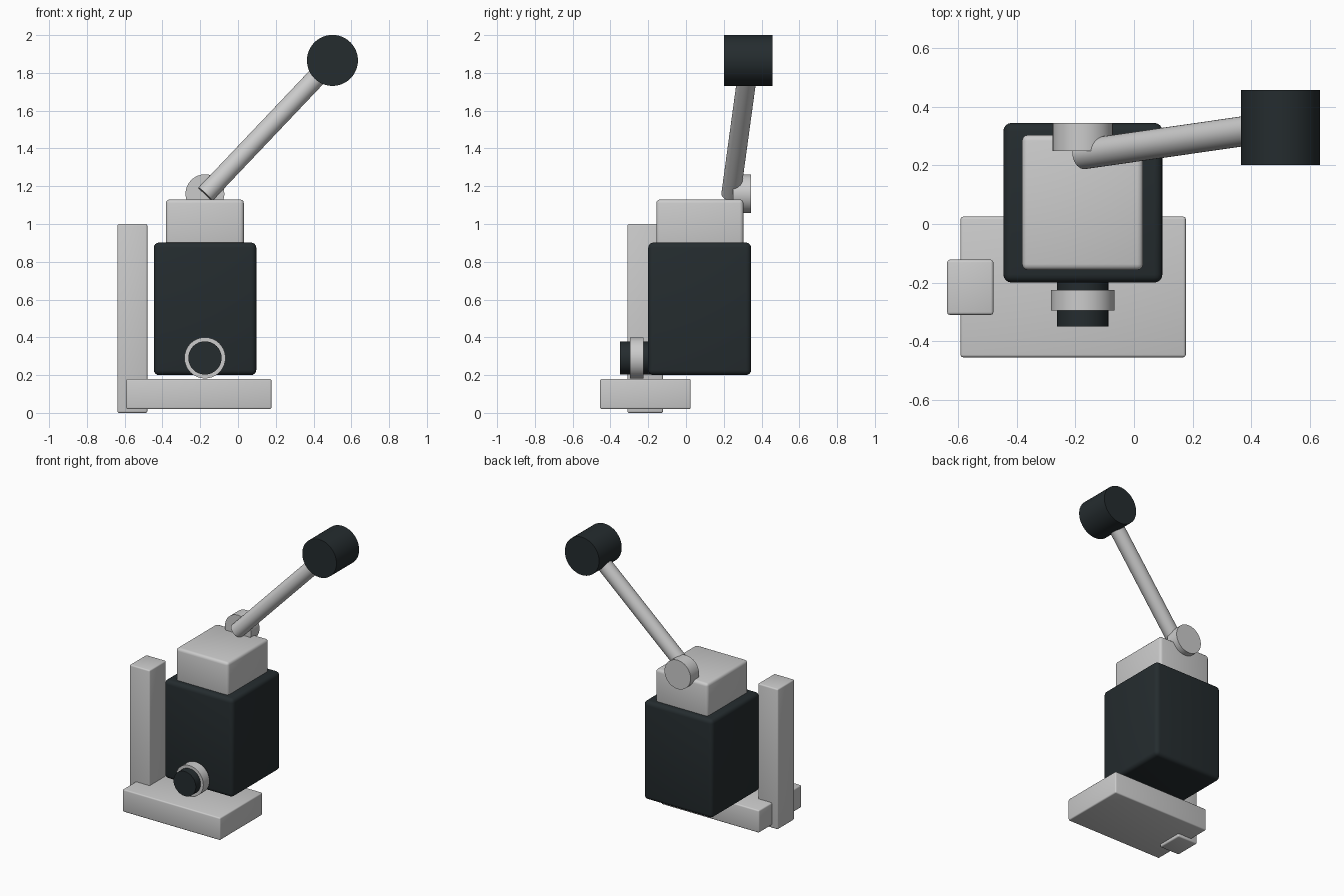
import bpy
import math
from mathutils import Vector

if "Cube" in bpy.data.objects:
    bpy.data.objects.remove(bpy.data.objects["Cube"])

dark = bpy.data.materials.new("dark_plastic")
dark.diffuse_color = (0.018, 0.025, 0.028, 1)
dark.use_nodes = True
dark.node_tree.nodes["Principled BSDF"].inputs["Base Color"].default_value = dark.diffuse_color


def finish(obj, name, bevel, segments, mat):
    obj.name = name
    if mat:
        obj.data.materials.append(mat)
    if bevel:
        mod = obj.modifiers.new("rounded_edges", 'BEVEL')
        mod.width = bevel
        mod.segments = segments
        mod.limit_method = 'ANGLE'
        bpy.ops.object.modifier_apply(modifier=mod.name)
    bpy.ops.object.shade_smooth_by_angle(angle=math.radians(35))
    return obj


def block(name, lo, hi, bevel, segments=3, mat=None):
    lo, hi = Vector(lo), Vector(hi)
    bpy.ops.mesh.primitive_cube_add(size=1, location=(lo + hi) / 2)
    obj = bpy.context.object
    obj.scale = hi - lo
    bpy.ops.object.transform_apply(location=False, rotation=False, scale=True)
    return finish(obj, name, bevel, segments, mat)


def rod(name, start, end, radius, sides=32, mat=None, bevel=0):
    start, end = Vector(start), Vector(end)
    axis = end - start
    bpy.ops.mesh.primitive_cylinder_add(
        vertices=sides, radius=radius, depth=axis.length,
        location=(start + end) / 2,
        rotation=axis.to_track_quat('Z', 'Y').to_euler())
    return finish(bpy.context.object, name, bevel, 2, mat)


# Base plate and side post
block("base_plate", (-0.592, -0.455, 0.02), (0.177, 0.025, 0.18), 0.009)
block("side_post", (-0.638, -0.31, 0.0), (-0.48, -0.122, 1.0), 0.009)

# Main housing and cap block
block("housing", (-0.446, -0.2, 0.2), (0.097, 0.345, 0.902), 0.028, 4, dark)
block("cap_block", (-0.382, -0.157, 0.86), (0.031, 0.304, 1.13), 0.02)

# Front button with collar
rod("button", (-0.175, -0.18, 0.291), (-0.175, -0.35, 0.291), 0.088, mat=dark)
rod("button_collar", (-0.175, -0.226, 0.291), (-0.175, -0.296, 0.291), 0.109)

# Lever pivot, arm and knob
rod("lever_pivot", (-0.175, 0.25, 1.16), (-0.175, 0.345, 1.16), 0.103)
rod("lever_arm", (-0.173, 0.238, 1.157), (0.5, 0.335, 1.866), 0.051)
rod("lever_knob", (0.5, 0.202, 1.866), (0.5, 0.457, 1.866), 0.135, 48, dark)
